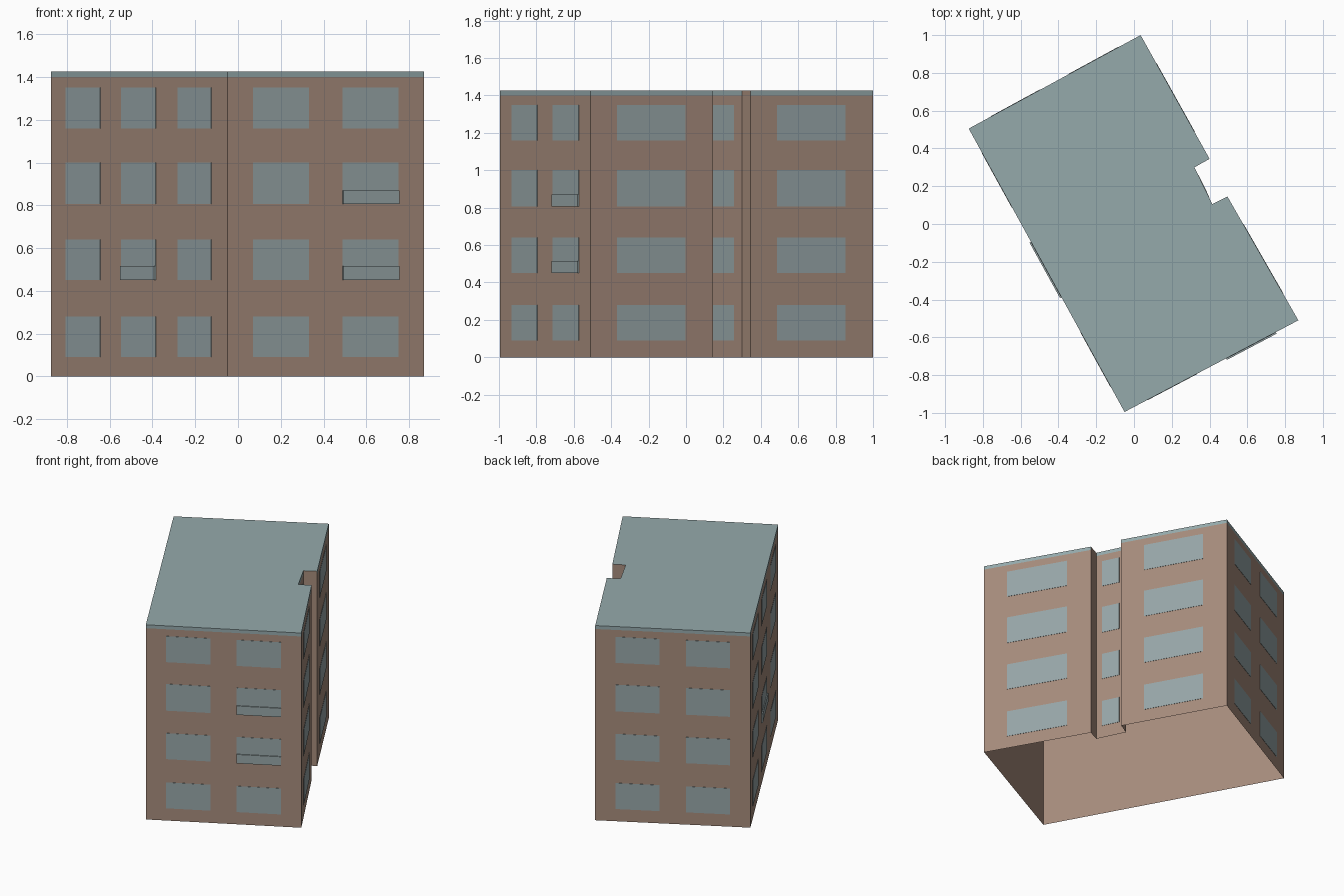
import bpy
import bmesh
from mathutils import Vector

cube = bpy.data.objects.get("Cube")
if cube:
    bpy.data.objects.remove(cube, do_unlink=True)


def material(name, colour):
    m = bpy.data.materials.new(name)
    m.use_nodes = True
    m.diffuse_color = (*colour, 1)
    m.node_tree.nodes["Principled BSDF"].inputs["Base Color"].default_value = (*colour, 1)
    return m


brick = material("brown wall", (0.38, 0.26, 0.20))
glass = material("grey blue glass", (0.31, 0.38, 0.39))
roof_paint = material("grey blue roof", (0.30, 0.40, 0.41))

TOP, BAND = 1.425, 1.40
# Footprint corners, counter-clockwise from the front corner
PLAN = [Vector(p) for p in [(-0.05, -0.995), (0.87, -0.51), (0.495, 0.145), (0.415, 0.105),
                            (0.32, 0.30), (0.40, 0.345), (0.035, 1.0), (-0.875, 0.505)]]
NOTCH_SIDES = (2, 4)  # plain walls without a roof band
ROWS = [(0.09, 0.28), (0.45, 0.64), (0.805, 1.0), (1.16, 1.35)]
PAIR = [(0.13, 0.415), (0.585, 0.87)]
WIDE = [(0.215, 0.775)]
# Window spans along each wall, as fractions of its length
WINDOWS = {0: PAIR, 1: WIDE, 3: [(0.2, 0.77)], 5: WIDE, 6: PAIR,
           7: [(0.085, 0.28), (0.40, 0.595), (0.72, 0.91)]}


def finish(name, bm, *mats):
    mesh = bpy.data.meshes.new(name)
    bm.to_mesh(mesh)
    bm.free()
    for m in mats:
        mesh.materials.append(m)
    obj = bpy.data.objects.new(name, mesh)
    bpy.context.collection.objects.link(obj)
    return obj


def wall_ends(i):
    return PLAN[i], PLAN[(i + 1) % len(PLAN)]


def panel(bm, i, span, z0, z1, depth):
    """Thin plate standing out from wall i."""
    a, b = wall_ends(i)
    d = (b - a).normalized()
    out = Vector((d.y, -d.x)) * depth
    p, q = a.lerp(b, span[0]), a.lerp(b, span[1])
    back = [bm.verts.new((v.x, v.y, z)) for v, z in ((p, z0), (q, z0), (q, z1), (p, z1))]
    front = [bm.verts.new((v.co.x + out.x, v.co.y + out.y, v.co.z)) for v in back]
    bm.faces.new(front)
    for k in range(4):
        n = (k + 1) % 4
        bm.faces.new((back[k], back[n], front[n], front[k]))


# Walls, open underneath, with a coloured band along the roof edge
bm = bmesh.new()
rings = [[bm.verts.new((p.x, p.y, z)) for p in PLAN] for z in (0, BAND, TOP)]
for level in range(2):
    low, high = rings[level], rings[level + 1]
    for i in range(len(PLAN)):
        n = (i + 1) % len(PLAN)
        face = bm.faces.new((low[i], low[n], high[n], high[i]))
        face.material_index = int(level == 1 and i not in NOTCH_SIDES)
finish("walls", bm, brick, roof_paint)

# Flat roof
bm = bmesh.new()
bm.faces.new([bm.verts.new((p.x, p.y, TOP)) for p in PLAN])
finish("roof", bm, roof_paint)

# Window plates
bm = bmesh.new()
for wall, spans in WINDOWS.items():
    for span in spans:
        for z0, z1 in ROWS:
            panel(bm, wall, span, z0, z1, 0.002)
finish("windows", bm, glass)

# Slim sill boxes on the lower part of three windows
bm = bmesh.new()
for wall, span, row in ((0, PAIR[1], 1), (0, PAIR[1], 2), (7, WINDOWS[7][1], 1)):
    z0 = ROWS[row][0]
    panel(bm, wall, span, z0, z0 + 0.065, 0.009)
finish("sill_boxes", bm, glass)
